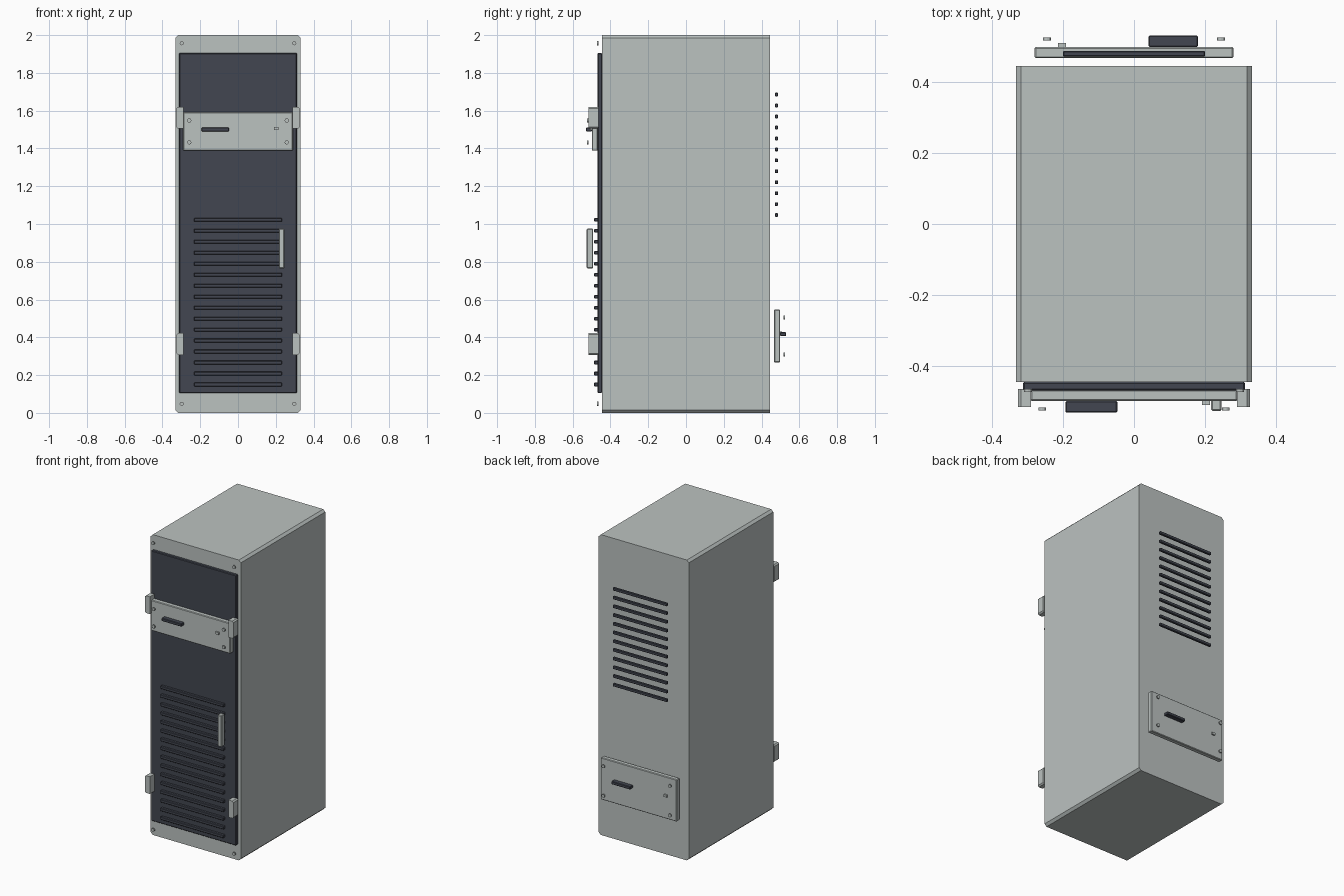
import bpy, bmesh, math
from mathutils import Matrix

old = bpy.data.objects.get("Cube")
if old:
    bpy.data.objects.remove(old, do_unlink=True)


def material(name, rgb):
    m = bpy.data.materials.new(name)
    m.use_nodes = True
    m.diffuse_color = (*rgb, 1)
    m.node_tree.nodes["Principled BSDF"].inputs["Base Color"].default_value = (*rgb, 1)
    return m


GREY = material("light grey metal", (0.50, 0.54, 0.53))
DARK = material("dark slate", (0.055, 0.062, 0.082))


def finish(name, bm, mat):
    mesh = bpy.data.meshes.new(name)
    bm.to_mesh(mesh)
    bm.free()
    mesh.materials.append(mat)
    ob = bpy.data.objects.new(name, mesh)
    bpy.context.collection.objects.link(ob)
    return ob


def box(name, x, y, z, mat, bevel=0, pick=lambda a, b: True):
    """Box from (min, max) ranges; pick chooses which edges are chamfered."""
    bm = bmesh.new()
    bmesh.ops.create_cube(bm, size=1)
    for v in bm.verts:
        v.co = [r[0] + (c + 0.5) * (r[1] - r[0]) for c, r in zip(v.co, (x, y, z))]
    if bevel:
        edges = [e for e in bm.edges if pick(e.verts[0].co, e.verts[1].co)]
        bmesh.ops.bevel(bm, geom=edges, offset=bevel, segments=1,
                        affect='EDGES', profile=0.5)
    return finish(name, bm, mat)


def along_y(a, b):
    return abs(a.y - b.y) > 1e-4


def screw(name, x, y, z):
    bm = bmesh.new()
    bmesh.ops.create_cone(bm, cap_ends=True, segments=12, radius1=0.011, radius2=0.011,
                          depth=0.008,
                          matrix=Matrix.Translation((x, y, z)) @ Matrix.Rotation(math.pi / 2, 4, 'X'))
    return finish(name, bm, GREY)


def span(a, b, s):
    """Range mirrored when s is negative."""
    return tuple(sorted((a * s, b * s)))


def louvers(name, count, half_x, y, z0, z1):
    for i in range(count):
        z = z0 + (z1 - z0) * i / (count - 1)
        box(f"{name}_{i + 1}", (-half_x, half_x), y, (z - 0.01, z + 0.01), DARK, 0.003)


def control_plate(name, s, half_x, z, half_z, grip, screw_x, screw_z):
    """Plate with grip, indicator and screws; s = -1 puts it on the front, 1 on the back."""
    box(name, (-half_x, half_x), span(0.466, 0.498, s), (z - half_z, z + half_z), GREY, 0.004)
    zc = z + 0.01
    box(name + "_grip", span(*grip, s), span(0.498, 0.53, s), (zc - 0.01, zc + 0.01), DARK, 0.003)
    box(name + "_indicator", span(-0.214, -0.191, s), span(0.498, 0.509, s),
        (zc - 0.002, zc + 0.013), GREY)
    for sx in (-1, 1):
        for sz in (-1, 1):
            screw(name + "_screw", sx * screw_x, s * 0.52, z + sz * screw_z)


# Cabinet shell with chamfered long edges
box("cabinet", (-0.332, 0.332), (-0.444, 0.444), (0, 2), GREY, 0.015, along_y)

# Front door with its louvers and handle
box("front_door", (-0.312, 0.312), (-0.468, -0.444), (0.105, 1.905), DARK, 0.004)
louvers("front_louver", 16, 0.233, (-0.486, -0.466), 0.15, 1.022)
box("door_handle", (0.217, 0.246), (-0.526, -0.492), (0.765, 0.975), GREY, 0.004)

# Hinges, chamfered on their outer corners
for s, side in ((1, "left"), (-1, "right")):
    for z, level in ((0.307, "lower"), (1.505, "upper")):
        box(f"{side}_{level}_hinge", span(0.289, 0.326, s), (-0.515, -0.464), (z, z + 0.115),
            GREY, 0.008, lambda a, b: along_y(a, b) and abs(a.x) > 0.3)

# Corner screws of the cabinet front
for sx in (-1, 1):
    for z in (0.048, 1.957):
        screw("corner_screw", sx * 0.298, -0.468, z)

# Control plates
control_plate("front_plate", -1, 0.291, 1.49, 0.102, (0.047, 0.193), 0.258, 0.058)
control_plate("back_plate", 1, 0.28, 0.407, 0.14, (0.041, 0.18), 0.245, 0.098)

# Rear vents
louvers("back_louver", 12, 0.2, (0.471, 0.487), 1.047, 1.685)
